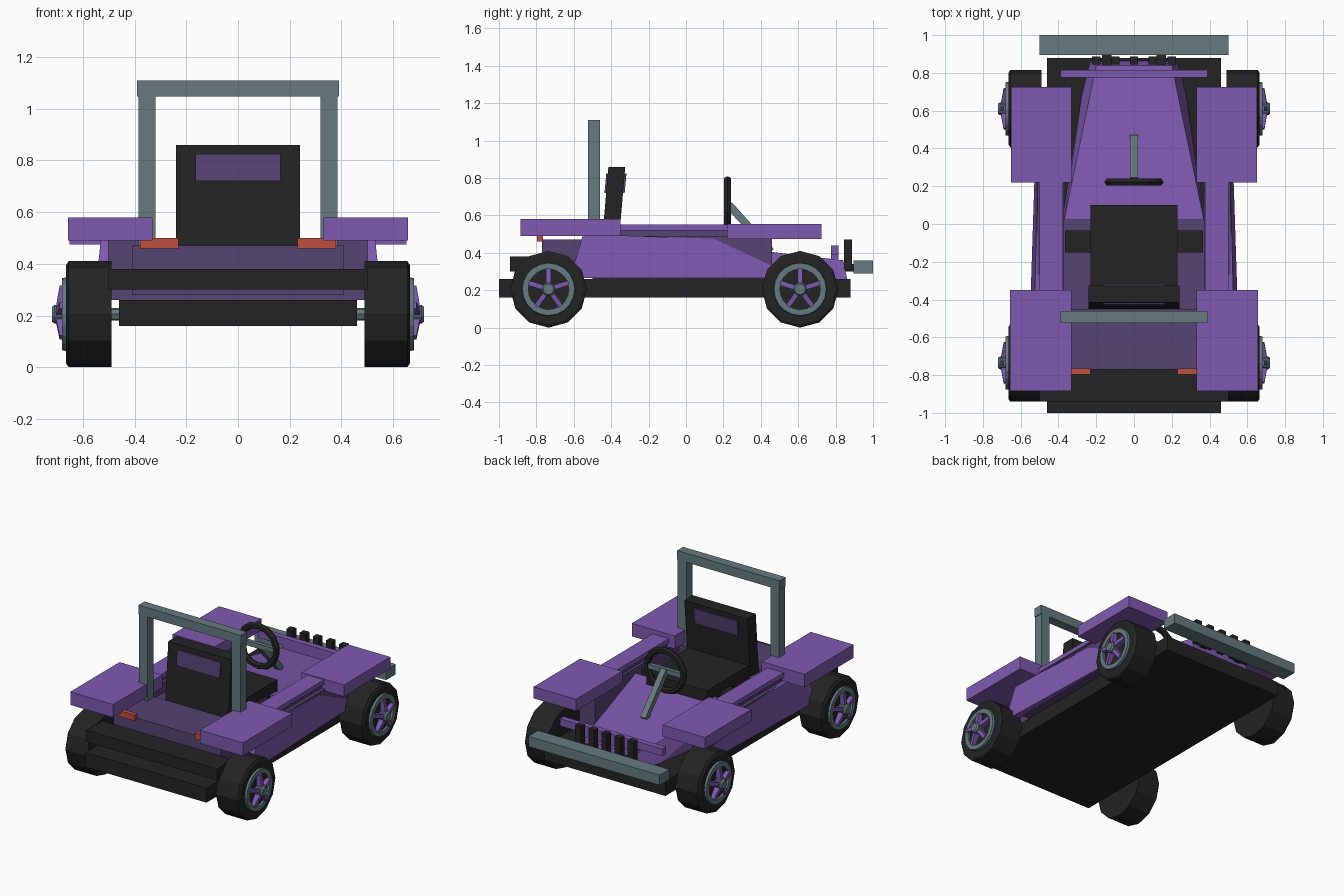
import bpy, bmesh, math
from mathutils import Vector

if "Cube" in bpy.data.objects:
    bpy.data.objects.remove(bpy.data.objects["Cube"])


def material(name, rgb):
    m = bpy.data.materials.new(name)
    m.diffuse_color = (*rgb, 1)
    m.use_nodes = True
    m.node_tree.nodes["Principled BSDF"].inputs["Base Color"].default_value = m.diffuse_color
    return m


PURPLE = material("purple paint", (0.209, 0.102, 0.434))
DARK = material("dark purple", (0.089, 0.056, 0.171))
GRAY = material("blue gray metal", (0.133, 0.195, 0.216))
BLACK = material("black", (0.017, 0.017, 0.017))
RED = material("red lamp", (0.52, 0.08, 0.05))


def finish(name, bm, mat):
    bmesh.ops.recalc_face_normals(bm, faces=bm.faces)
    me = bpy.data.meshes.new(name)
    bm.to_mesh(me)
    bm.free()
    me.materials.append(mat)
    ob = bpy.data.objects.new(name, me)
    bpy.context.collection.objects.link(ob)
    return ob


def hull(name, pts, mat):
    """Convex solid around a few corner points."""
    bm = bmesh.new()
    for p in pts:
        bm.verts.new(p)
    bmesh.ops.convex_hull(bm, input=bm.verts)
    bmesh.ops.dissolve_limit(bm, angle_limit=0.01, verts=bm.verts, edges=bm.edges)
    return finish(name, bm, mat)


def box(name, x, y, z, mat, lean=0.0):
    """Box from ranges; lean shifts the top along y."""
    pts = [(a, b + (lean if c == z[1] else 0), c) for a in x for b in y for c in z]
    return hull(name, pts, mat)


def span(s, a, b):
    return sorted((s * a, s * b))


def lathe_x(name, profile, centre, side, mat, n=12, closed=False):
    """Spin (x, radius) points around an axis parallel to x."""
    bm = bmesh.new()
    rings = []
    for x, r in profile:
        rings.append([bm.verts.new((side * x, centre[0] + r * math.sin(2 * math.pi * i / n),
                                    centre[1] + r * math.cos(2 * math.pi * i / n))) for i in range(n)])
    pairs = list(zip(rings, rings[1:]))
    if closed:
        pairs.append((rings[-1], rings[0]))
    else:
        bm.faces.new(rings[0])
        bm.faces.new(rings[-1])
    for a, b in pairs:
        for i in range(n):
            j = (i + 1) % n
            bm.faces.new((a[i], a[j], b[j], b[i]))
    return finish(name, bm, mat)


# floor, rear body and cockpit tub
box("floor_pan", (-0.46, 0.46), (-1.0, 0.88), (0.16, 0.26), BLACK)
box("rear_body", (-0.41, 0.41), (-0.77, -0.45), (0.28, 0.47), DARK)
box("cockpit_tub", (-0.37, 0.37), (-0.5, 0.03), (0.26, 0.42), DARK)
box("rear_bumper", (-0.5, 0.5), (-0.94, -0.77), (0.30, 0.38), BLACK)

# tapered nose
nose = []
for s in (-1, 1):
    nose += [(s * 0.37, 0.02, 0.455), (s * 0.20, 0.84, 0.36), (s * 0.38, 0.02, 0.24),
             (s * 0.25, 0.875, 0.20)]
hull("nose", nose, PURPLE)
box("nose_crossbar", (-0.39, 0.39), (0.775, 0.815), (0.39, 0.44), PURPLE)
box("nose_crossbar_mount", (-0.2, 0.2), (0.775, 0.815), (0.35, 0.39), PURPLE)

# grille bars and front bumper
for i in range(5):
    x = (i - 2) * 0.1
    box("grille_bar", (x - 0.022, x + 0.022), (0.845, 0.888), (0.31, 0.47), BLACK)
box("front_bumper", (-0.5, 0.5), (0.895, 1.0), (0.29, 0.36), GRAY)
for s in (-1, 1):
    box("bumper_mount", span(s, 0.12, 0.17), (0.83, 0.90), (0.30, 0.34), BLACK)

# fenders, side pods, lamps
for s in (-1, 1):
    box("rear_fender", span(s, 0.33, 0.657), (-0.885, -0.35), (0.49, 0.58), PURPLE)
    box("front_fender", span(s, 0.33, 0.652), (0.22, 0.725), (0.475, 0.555), PURPLE)
    box("pod_core", span(s, 0.37, 0.51), (-0.5, 0.46), (0.26, 0.49), DARK)
    box("pod_rail", span(s, 0.375, 0.5), (-0.36, 0.23), (0.52, 0.55), PURPLE)
    box("pod_rail_mount", span(s, 0.39, 0.485), (-0.36, 0.23), (0.48, 0.52), DARK)
    skin = []
    for y, z, x in ((-0.62, 0.265, 0.555), (0.46, 0.265, 0.52), (0.46, 0.33, 0.515),
                    (0.15, 0.475, 0.512), (-0.55, 0.50, 0.53)):
        skin += [(s * x, y, z), (s * 0.50, y, z)]
    hull("side_pod_skin", skin, PURPLE)
    box("tail_lamp", span(s, 0.23, 0.38), (-0.797, -0.765), (0.46, 0.50), RED)

# seat
box("seat_base", (-0.23, 0.23), (-0.36, 0.10), (0.42, 0.525), BLACK)
box("seat_crossbar", (-0.365, 0.365), (-0.15, -0.035), (0.41, 0.46), BLACK)
box("seat_back", (-0.24, 0.24), (-0.45, -0.36), (0.45, 0.86), BLACK, 0.035)
box("seat_back_panel", (-0.165, 0.165), (-0.436, -0.328), (0.72, 0.825), DARK, 0.01)

# roll bar
for s in (-1, 1):
    box("roll_bar_post", span(s, 0.32, 0.385), (-0.525, -0.46), (0.45, 1.06), GRAY)
box("roll_bar_top", (-0.39, 0.39), (-0.525, -0.46), (1.047, 1.11), GRAY)

# steering wheel: ring lying in the x-z plane, bar and sloping column
bm = bmesh.new()
N, M = 14, 6
grid = []
for i in range(N):
    a = 2 * math.pi * i / N
    row = []
    for j in range(M):
        b = 2 * math.pi * j / M
        r = 0.138 + 0.022 * math.cos(b)
        row.append(bm.verts.new((r * math.sin(a), 0.222 + 0.022 * math.sin(b), 0.65 + r * math.cos(a))))
    grid.append(row)
for i in range(N):
    for j in range(M):
        k, l = (i + 1) % N, (j + 1) % M
        bm.faces.new((grid[i][j], grid[k][j], grid[k][l], grid[i][l]))
finish("steering_wheel", bm, BLACK)
box("steering_bar", (-0.125, 0.125), (0.212, 0.238), (0.635, 0.668), GRAY)
col = []
for x in (-0.02, 0.02):
    col += [(x, 0.215, 0.64), (x, 0.245, 0.67), (x, 0.44, 0.395), (x, 0.47, 0.42)]
hull("steering_column", col, GRAY)

# wheels
for s in (-1, 1):
    for y in (-0.735, 0.61):
        c = (y, 0.205)
        lathe_x("tire", [(0.49, 0.205), (0.655, 0.205), (0.665, 0.19)], c, s, BLACK)
        lathe_x("rim", [(0.66, 0.108), (0.66, 0.143), (0.68, 0.14), (0.68, 0.108)], c, s, GRAY, 20, True)
        lathe_x("hub", [(0.66, 0.036), (0.71, 0.036), (0.72, 0.028)], c, s, GRAY, 10)
        lathe_x("axle", [(0.44, 0.025), (0.50, 0.025)], c, s, GRAY, 8)
        for k in range(5):
            a = 2 * math.pi * k / 5
            d = Vector((0, math.sin(a), math.cos(a)))
            t = Vector((0, math.cos(a), -math.sin(a))) * 0.013
            o = Vector((0, *c))
            pts = []
            for r, x0, x1 in ((0.025, 0.66, 0.705), (0.112, 0.66, 0.69)):
                for x in (x0, x1):
                    for q in (-1, 1):
                        pts.append(o + d * r + t * q + Vector((s * x, 0, 0)))
            hull("wheel_spoke", pts, PURPLE)
